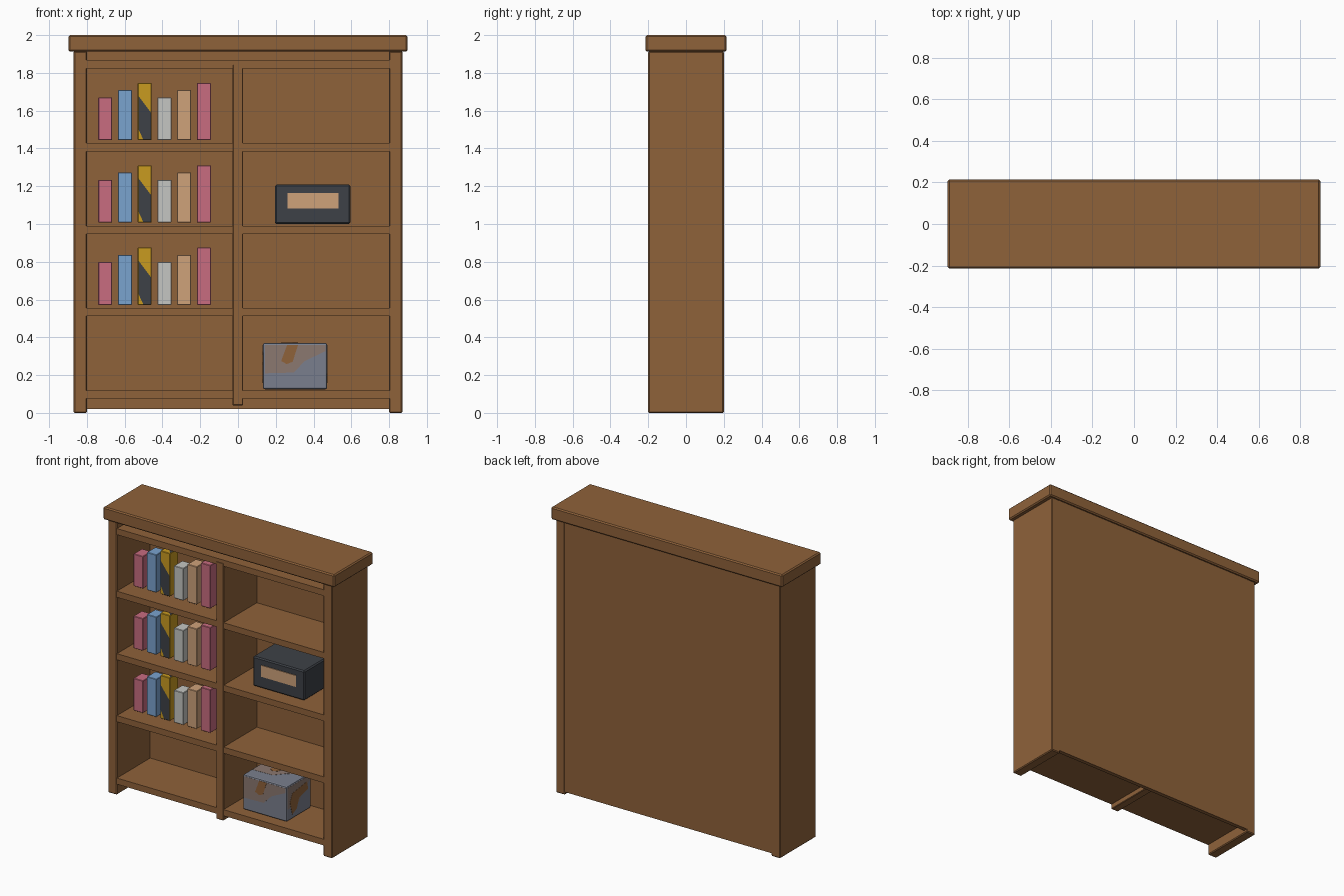
import bpy, bmesh
from mathutils import Vector

if "Cube" in bpy.data.objects:
    bpy.data.objects.remove(bpy.data.objects["Cube"])


def material(name, hex_code):
    def lin(c):
        return c / 12.92 if c <= 0.04045 else ((c + 0.055) / 1.055) ** 2.4
    m = bpy.data.materials.new(name)
    rgb = [lin(int(hex_code[i:i + 2], 16) / 255) for i in (0, 2, 4)]
    m.diffuse_color = (*rgb, 1)
    m.use_nodes = True
    m.node_tree.nodes["Principled BSDF"].inputs["Base Color"].default_value = m.diffuse_color
    return m


wood = material("wood brown", "8F623A")
pink = material("pink", "C86C80")
blue = material("sky blue", "7AA3CF")
gold = material("gold", "C99B20")
dark = material("charcoal", "3D4147")
pale = material("pale grey", "C5C6C2")
tan = material("tan", "CFA27A")
slate = material("slate blue", "7A7F8D")
taupe = material("taupe", "8B7870")


def finish(name, bm, mats):
    bmesh.ops.recalc_face_normals(bm, faces=bm.faces[:])
    me = bpy.data.meshes.new(name)
    bm.to_mesh(me)
    bm.free()
    for m in mats:
        me.materials.append(m)
    ob = bpy.data.objects.new(name, me)
    bpy.context.collection.objects.link(ob)
    return ob


def box(name, x, y, z, mat, bevel=0.0, segments=1):
    """Box given by its (min, max) range on each axis."""
    bm = bmesh.new()
    bmesh.ops.create_cube(bm, size=1)
    for v in bm.verts:
        v.co = [r[0] if c < 0 else r[1] for c, r in zip(v.co, (x, y, z))]
    if bevel:
        bmesh.ops.bevel(bm, geom=bm.edges[:], offset=bevel, segments=segments,
                        profile=0.5, affect='EDGES')
    return finish(name, bm, [mat])


def plate(name, points, origin, u, v, mat, thick):
    """Thin patch on a face; points are fractions along the face sides u and v."""
    o, u, v = Vector(origin), Vector(u), Vector(v)
    n = u.cross(v).normalized()
    bm = bmesh.new()
    face = bm.faces.new([bm.verts.new(o + u * a + v * b) for a, b in points])
    ext = bmesh.ops.extrude_face_region(bm, geom=[face])
    for e in ext['geom']:
        if isinstance(e, bmesh.types.BMVert):
            e.co += n * thick
    return finish(name, bm, [mat])


# Case: top slab, sides, back panel, divider
box("top_slab", (-0.897, 0.897), (-0.215, 0.215), (1.912, 2.0), wood, 0.008)
for side, s in (("left", -1), ("right", 1)):
    box(side + "_side", sorted((s * 0.80, s * 0.87)), (-0.2, 0.2), (0, 1.915), wood, 0.006)
box("back_panel", (-0.81, 0.81), (0.17, 0.198), (0.02, 1.915), wood)
box("divider", (-0.029, 0.027), (-0.2, 0.175), (0.04, 1.845), wood, 0.004)

# Shelves
for i, z in enumerate((0.075, 0.513, 0.947, 1.385, 1.824)):
    box(f"shelf_{i + 1}", (-0.805, 0.805), (-0.198, 0.175), (z, z + 0.043), wood)


def two_tone_book(name, x, y, z):
    """Gold book with a charcoal diagonal on its front, back and top."""
    ob = box(name, x, y, z, gold, 0.003)
    ob.data.materials.append(dark)
    h = z[1] - z[0]
    bm = bmesh.new()
    bm.from_mesh(ob.data)
    cuts = [((x[0], 0, z[0] + h * 0.79), (0.10, 0, 0.075)),
            ((x[0], 0, z[0] + h * 0.22), (0.065, 0, 0.03)),
            ((sum(x) / 2, sum(y) / 2, 0), (0.09, 0.075, 0))]
    cuts = [(Vector(p), Vector(n)) for p, n in cuts]
    for k, (p, n) in enumerate(cuts):
        faces = [f for f in bm.faces if (f.normal.z > 0.9 if k == 2 else abs(f.normal.y) > 0.9)]
        geom = set(faces)
        for f in faces:
            geom.update(f.edges)
            geom.update(f.verts)
        bmesh.ops.bisect_plane(bm, geom=list(geom), plane_co=p, plane_no=n)
    for f in bm.faces:
        c = f.calc_center_median()
        s = [(c - p).dot(n) for p, n in cuts]
        if abs(f.normal.y) > 0.9:
            f.material_index = int(s[0] < 0 and s[1] > 0)
        elif f.normal.z > 0.9:
            f.material_index = int(s[2] > 0)
    bm.to_mesh(ob.data)
    bm.free()


# Three rows of six books
colours = (pink, blue, None, pale, tan, pink)
heights = (0.226, 0.265, 0.303)
for row, z in enumerate((0.572, 1.008, 1.444)):
    for i, mat in enumerate(colours):
        x0 = -0.74 + i * 0.1045
        dims = ((x0, x0 + 0.074), (-0.102, -0.008), (z, z + heights[i % 3]))
        name = f"book_{row + 1}_{i + 1}"
        if mat:
            box(name, *dims, mat, 0.003)
        else:
            two_tone_book(name, *dims)

# Dark storage box with a label
box("storage_box", (0.195, 0.595), (-0.115, 0.135), (1.0, 1.208), dark, 0.008)
box("storage_label", (0.262, 0.532), (-0.12, -0.11), (1.083, 1.163), tan)

# Mottled bin: body, then taupe and brown patches on its faces
box("mottled_bin", (0.132, 0.472), (-0.135, 0.135), (0.125, 0.37), slate, 0.01, 2)
x0, x1, y0, y1, z0, z1 = 0.142, 0.462, -0.125, 0.125, 0.135, 0.36
w, d, h = x1 - x0, y1 - y0, z1 - z0
sides = {
    "front": ((x0, -0.135, z0), (w, 0, 0), (0, 0, h)),
    "back": ((x1, 0.135, z0), (-w, 0, 0), (0, 0, h)),
    "right": ((0.472, y0, z0), (0, d, 0), (0, 0, h)),
    "left": ((0.132, y1, z0), (0, -d, 0), (0, 0, h)),
    "top": ((x0, y0, 0.37), (w, 0, 0), (0, d, 0)),
}
taupe_patch = [(0, 0.33), (0.48, 0.35), (0.66, 0.62), (1, 0.85), (1, 1), (0, 1)]
drip = [(0.37, 1), (0.27, 0.62), (0.36, 0.55), (0.46, 0.6), (0.5, 0.78), (0.55, 1)]
blob = [(0.2, 0.1), (0.4, 0.2), (0.5, 0.5), (0.9, 0.6), (0.85, 0.85), (0.2, 0.75), (0.1, 0.5)]
for key, frame in sides.items():
    plate(f"bin_{key}_taupe_patch", taupe_patch, *frame, taupe, 0.001)
    brown = blob if key in ("left", "right") else drip
    plate(f"bin_{key}_brown_patch", brown, *frame, wood, 0.002)
